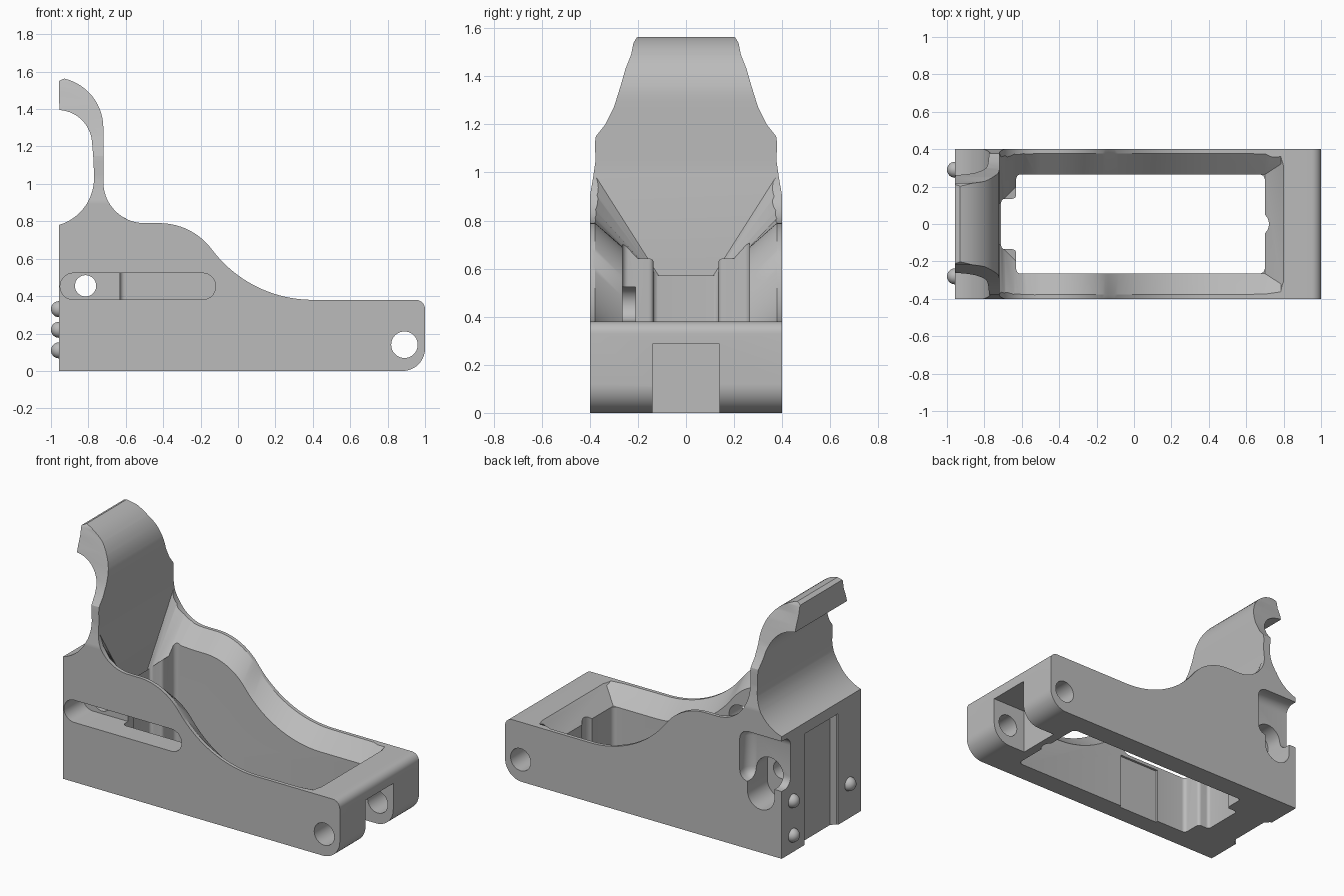
import bpy, bmesh, math
from mathutils import Vector

if "Cube" in bpy.data.objects:
    bpy.data.objects.remove(bpy.data.objects["Cube"], do_unlink=True)

gray = bpy.data.materials.new("plain gray")
gray.use_nodes = True
GRAY = (0.5, 0.5, 0.5, 1)
gray.diffuse_color = GRAY
gray.node_tree.nodes["Principled BSDF"].inputs["Base Color"].default_value = GRAY


def arc(cx, cy, r, a0, a1, n=14):
    angles = [math.radians(a0 + (a1 - a0) * i / n) for i in range(n + 1)]
    return [(cx + r * math.cos(a), cy + r * math.sin(a)) for a in angles]


def finish(bm, name):
    bmesh.ops.recalc_face_normals(bm, faces=bm.faces)
    mesh = bpy.data.meshes.new(name)
    bm.to_mesh(mesh)
    bm.free()
    mesh.materials.append(gray)
    obj = bpy.data.objects.new(name, mesh)
    bpy.context.collection.objects.link(obj)
    return obj


def loft(name, rings):
    """Skin between closed rings of equal length and cap both ends."""
    bm = bmesh.new()
    loops = [[bm.verts.new(p) for p in ring] for ring in rings]
    for a, b in zip(loops, loops[1:]):
        for i in range(len(a)):
            j = (i + 1) % len(a)
            bm.faces.new((a[i], a[j], b[j], b[i]))
    bm.faces.new(loops[0][::-1])
    bm.faces.new(loops[-1])
    return finish(bm, name)


def prism(name, points, axis, lo, hi):
    """Extrude a 2D outline along the given axis."""
    def place(p, d):
        v = list(p)
        v.insert("xyz".index(axis), d)
        return v
    return loft(name, [[place(p, d) for p in points] for d in (lo, hi)])


def box(name, lo, hi, bevel=0):
    lo, hi = Vector(lo), Vector(hi)
    bm = bmesh.new()
    bmesh.ops.create_cube(bm, size=1)
    for v in bm.verts:
        v.co = (lo + hi) / 2 + v.co * (hi - lo)
    if bevel:
        bmesh.ops.bevel(bm, geom=bm.edges[:], offset=bevel, segments=6,
                        profile=0.5, affect='EDGES')
    return finish(bm, name)


def combine(target, cutter, operation='DIFFERENCE'):
    mod = target.modifiers.new(cutter.name, 'BOOLEAN')
    mod.operation, mod.object, mod.solver = operation, cutter, 'EXACT'
    bpy.context.view_layer.objects.active = target
    bpy.ops.object.modifier_apply(modifier=mod.name)
    bpy.data.objects.remove(cutter, do_unlink=True)


# Side profile: base, sloping rim, upright neck and hook
W = 0.4
END = -0.957
rim = (arc(0.4, 1.055, 0.675, 270, 216.9, 22)
       + arc(-0.42, 0.44, 0.35, 36.9, 90)[1:]
       + arc(-0.5, 1.01, 0.22, 270, 180))
profile = ([(END, 0)] + arc(0.88, 0.12, 0.12, -90, 0)
           + arc(0.95, 0.33, 0.05, 0, 90, 8) + rim
           + arc(-0.99, 1.3, 0.27, 0, 77)
           + [(END, 1.55)] + arc(-0.965, 1.21, 0.185, 87, 5)
           + [(-0.772, 1.12)] + arc(-1.03, 1.03, 0.26, 0, -73.7))
body = prism("body", profile, "y", -W, W)

# Tapered outline of the neck and hook
half = [(0.45, -0.1), (0.45, 0.86), (0.4, 0.9), (0.386, 0.98), (0.376, 1.05),
        (0.379, 1.12), (0.375, 1.15), (0.335, 1.2), (0.3, 1.27), (0.272, 1.36),
        (0.252, 1.43), (0.228, 1.49), (0.218, 1.54), (0.205, 1.56), (0.18, 1.58)]
outline = half + [(-y, z) for y, z in reversed(half)]
combine(body, prism("taper", outline, "x", -1.2, 1.2), 'INTERSECT')

# Through pocket with corner pillars
side = ([(-0.71, 0.0)] + arc(-0.69, 0.115, 0.02, 180, 90, 5)
        + arc(-0.65, 0.155, 0.02, -90, 0, 5)
        + arc(-0.605, 0.24, 0.025, 180, 90, 5) + arc(0.67, 0.235, 0.03, 90, 0, 5))
pocket = side + [(x, -y) for x, y in reversed(side[1:])]
combine(body, prism("pocket", pocket, "z", -0.2, 1.5))
combine(body, prism("end_groove", arc(0.655, 0, 0.067, 0, 345, 23), "z", -0.2, 0.6))
combine(body, box("wall_relief", (-0.41, -0.28, -0.2), (-0.12, 0, 0.36)))


# Sloping bevel following the rim
def section(x, y0, z0, y1, z1):
    k = 0.12
    y2, z2 = y1 + (y1 - y0) * k, z1 + (z1 - z0) * k
    right = [(x, y0, z0), (x, y2, z2), (x, y2, 1.6)]
    return right + [(px, -py, pz) for px, py, pz in reversed(right)]


sections = [section(0.8, 0.31, 0.38, 0.32, 0.39), section(0.785, 0.32, 0.365, 0.36, 0.38),
            section(0.7, 0.265, 0.28, 0.375, 0.38)]
sections += [section(x, 0.265, z - 0.1, 0.378, z) for x, z in rim if x > -0.53]
sections += [section(-0.59, 0.24, 0.67, 0.378, 0.81),
             section(-0.64, 0.19, 0.635, 0.378, 0.845),
             section(-0.69, 0.14, 0.59, 0.375, 0.91),
             section(-0.718, 0.11, 0.565, 0.367, 0.97)]
combine(body, loft("rim_bevel", sections))

# Front slot, pivot holes and clevis gap
slot = arc(-0.88, 0.452, 0.071, 90, 270) + arc(-0.19, 0.452, 0.071, -90, 90)
combine(body, prism("slot", slot, "y", -0.6, -0.21))
for name, x, z, r in (("pin_hole", -0.815, 0.455, 0.057), ("hinge_hole", 0.89, 0.14, 0.071)):
    combine(body, prism(name, arc(x, z, r, 0, 350, 35), "y", -0.6, 0.6))
combine(body, box("clevis_gap", (0.76, -0.14, -0.2), (1.2, 0.14, 0.287)))

# Back scoop with oval opening
combine(body, box("scoop", (-1.2, 0.31, 0.43), (-0.66, 0.7, 0.75), 0.06))
oval = arc(-0.81, 0.37, 0.095, 180, 360) + arc(-0.81, 0.48, 0.095, 0, 180)
combine(body, prism("oval", oval, "y", 0.2, 0.6))

# Shallow channel on the end
channel = [(-1.1, -0.17), (END + 0.01, -0.17), (-0.92, -0.14),
           (-0.92, 0.14), (END + 0.01, 0.17), (-1.1, 0.17)]
combine(body, prism("channel", channel, "z", -0.2, 0.71))

# Locating bumps on the end
parts = [body]
for i, (y, z) in enumerate([(0.29, 0.11), (0.29, 0.33), (-0.28, 0.22)]):
    bm = bmesh.new()
    bmesh.ops.create_uvsphere(bm, u_segments=24, v_segments=14, radius=0.043)
    bump = finish(bm, f"bump_{i + 1}")
    bump.location = (END, y, z)
    parts.append(bump)

bpy.ops.object.select_all(action='DESELECT')
for obj in parts:
    obj.select_set(True)
bpy.context.view_layer.objects.active = body
bpy.ops.object.shade_smooth_by_angle(angle=math.radians(30))
